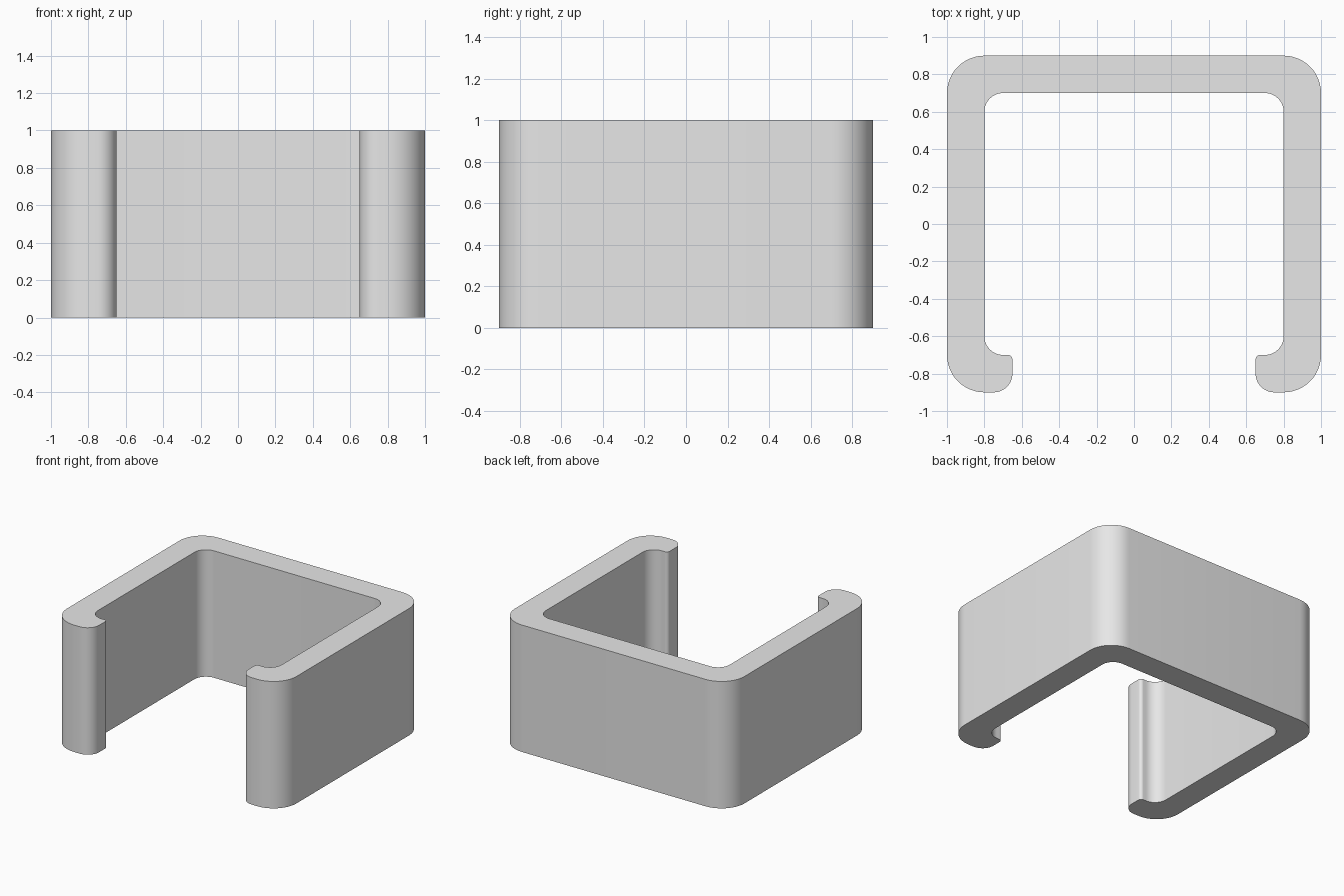
import bpy, bmesh, math
from mathutils import Vector

if "Cube" in bpy.data.objects:
    bpy.data.objects.remove(bpy.data.objects["Cube"])

HEIGHT = 1.0


def rounded(corners, steps=12):
    """Round each (x, y, radius) corner of an axis-aligned closed outline."""
    points = []
    n = len(corners)
    for i, (x, y, r) in enumerate(corners):
        p = Vector((x, y))
        a = (Vector(corners[i - 1][:2]) - p).normalized()
        b = (Vector(corners[(i + 1) % n][:2]) - p).normalized()
        centre = p + (a + b) * r
        for k in range(steps + 1):
            t = k / steps * math.pi / 2
            points.append(centre - b * r * math.cos(t) - a * r * math.sin(t))
    return points


# Right half of the channel outline: outer wall, lip, inner wall
half = [(0.65, -0.70, 0.025), (0.65, -0.90, 0.10), (1.0, -0.90, 0.20),
        (1.0, 0.90, 0.20)]
half_inner = [(0.80, 0.70, 0.10), (0.80, -0.70, 0.10)]


def mirrored(corners):
    return [(-x, y, r) for x, y, r in reversed(corners)]


outline = rounded(half + mirrored(half) + mirrored(half_inner) + half_inner)

# Extrude the outline into the clip
bm = bmesh.new()
face = bm.faces.new([bm.verts.new((p.x, p.y, 0)) for p in outline])
top = bmesh.ops.extrude_face_region(bm, geom=[face], use_keep_orig=True)
bmesh.ops.translate(bm, vec=(0, 0, HEIGHT),
                    verts=[v for v in top["geom"] if isinstance(v, bmesh.types.BMVert)])
bmesh.ops.recalc_face_normals(bm, faces=bm.faces)
mesh = bpy.data.meshes.new("channel_clip")
bm.to_mesh(mesh)
bm.free()

clip = bpy.data.objects.new("channel_clip", mesh)
bpy.context.collection.objects.link(clip)

# Plain grey finish
grey = bpy.data.materials.new("light_grey")
grey.diffuse_color = (0.8, 0.8, 0.8, 1)
grey.use_nodes = True
grey.node_tree.nodes["Principled BSDF"].inputs["Base Color"].default_value = grey.diffuse_color
mesh.materials.append(grey)

# Smooth round corners, crisp rims
bpy.context.view_layer.objects.active = clip
clip.select_set(True)
bpy.ops.object.shade_smooth_by_angle(angle=math.radians(30))
